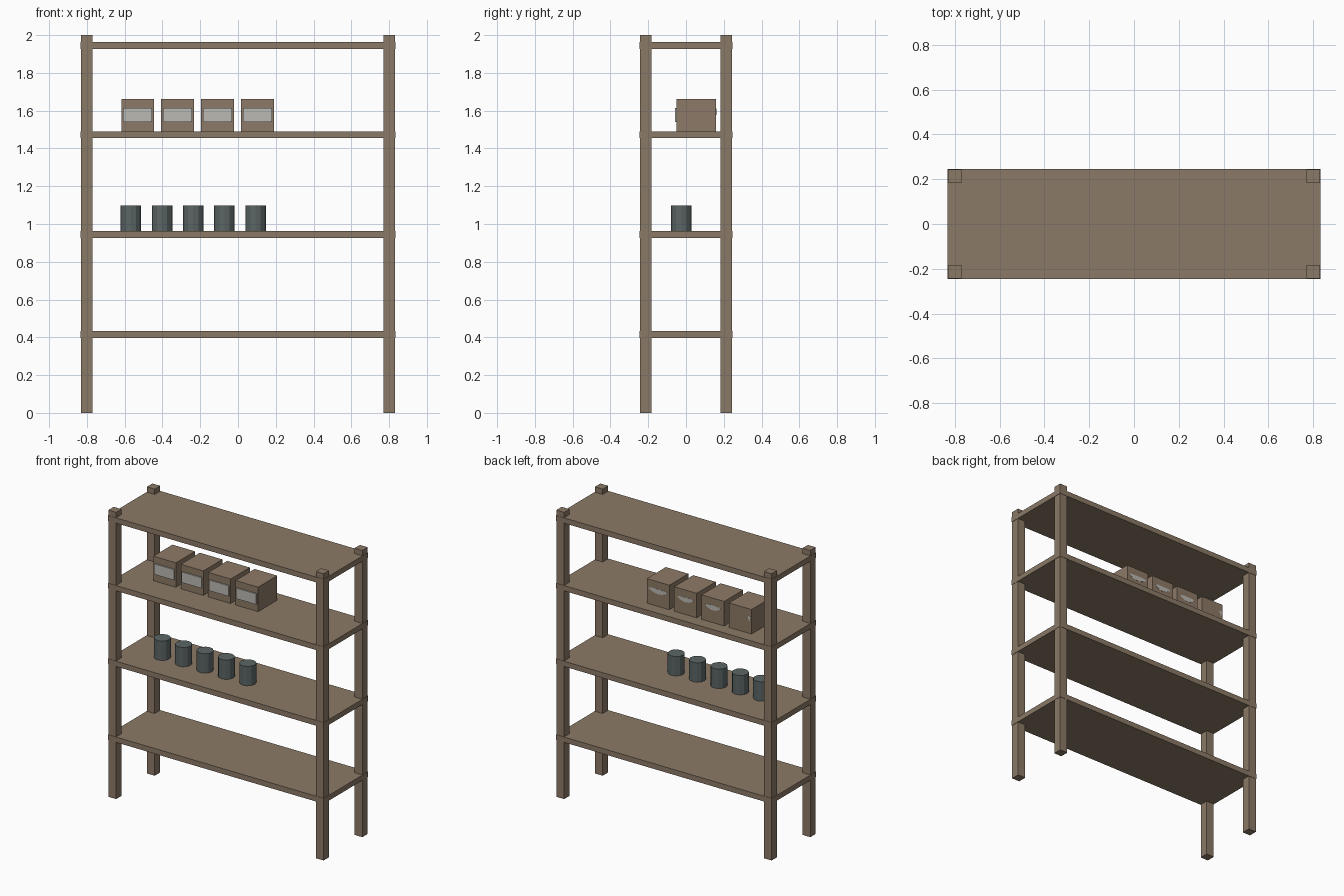
import bpy, bmesh, math

cube = bpy.data.objects.get("Cube")
if cube:
    bpy.data.objects.remove(cube, do_unlink=True)


def material(name, rgb):
    m = bpy.data.materials.new(name)
    m.use_nodes = True
    m.diffuse_color = (*rgb, 1)
    bsdf = m.node_tree.nodes["Principled BSDF"]
    bsdf.inputs["Base Color"].default_value = (*rgb, 1)
    bsdf.inputs["Roughness"].default_value = 0.8
    return m


WOOD = material("brown wood", (0.26, 0.195, 0.135))
CARD = material("cardboard", (0.27, 0.195, 0.135))
LABEL = material("pale label", (0.5, 0.49, 0.45))
METAL = material("dark grey metal", (0.105, 0.13, 0.13))


def finish(name, bm, mat):
    bmesh.ops.recalc_face_normals(bm, faces=bm.faces)
    mesh = bpy.data.meshes.new(name)
    bm.to_mesh(mesh)
    bm.free()
    mesh.materials.append(mat)
    obj = bpy.data.objects.new(name, mesh)
    bpy.context.collection.objects.link(obj)
    return obj


def box(name, low, high, mat):
    bm = bmesh.new()
    bmesh.ops.create_cube(bm, size=1)
    for v in bm.verts:
        v.co = [(a + b) / 2 + c * (b - a) for a, b, c in zip(low, high, v.co)]
    return finish(name, bm, mat)


def can(name, x, y, z, radius, height):
    bm = bmesh.new()
    bmesh.ops.create_cone(bm, cap_ends=True, segments=12,
                          radius1=radius, radius2=radius, depth=height)
    bmesh.ops.translate(bm, verts=bm.verts, vec=(x, y, z + height / 2))
    return finish(name, bm, METAL)


def worn_patch(name, x, y, z, width, height):
    """Thin ragged label remnant lying on the back of a carton."""
    bm = bmesh.new()
    count = 16
    ring = []
    for i in range(count):
        a = math.tau * i / count
        r = 0.5 * (1 + 0.15 * math.sin(3 * a))
        ring.append(bm.verts.new((x + width * r * math.cos(a), y,
                                  z + height * r * math.sin(a))))
    face = bm.faces.new(ring)
    out = bmesh.ops.extrude_face_region(bm, geom=[face])
    verts = [g for g in out["geom"] if isinstance(g, bmesh.types.BMVert)]
    bmesh.ops.translate(bm, verts=verts, vec=(0, 0.002, 0))
    return finish(name, bm, LABEL)


# Four corner posts
for sx, side in ((-1, "right"), (1, "left")):
    for sy, end in ((-1, "front"), (1, "back")):
        x, y = sx * 0.801, sy * 0.213
        box(f"{end}_{side}_post", (x - 0.03, y - 0.03, 0), (x + 0.03, y + 0.03, 2), WOOD)

# Four shelf boards
TOPS = (0.434, 0.963, 1.491, 1.963)
for i, top in enumerate(TOPS):
    box(f"shelf_{i + 1}", (-0.833, -0.245, top - 0.037), (0.833, 0.245, top), WOOD)

# Cartons with a front label and worn patches behind
for i, patch in enumerate((0.02, 0.11, 0.12, 0.14)):
    x = -0.531 + i * 0.2115
    z = TOPS[2]
    box(f"carton_{i + 1}", (x - 0.087, -0.05, z), (x + 0.087, 0.16, z + 0.171), CARD)
    box(f"carton_label_{i + 1}", (x - 0.077, -0.058, z + 0.05),
        (x + 0.077, -0.049, z + 0.124), LABEL)
    shift = -0.07 if i == 0 else 0
    worn_patch(f"carton_back_patch_{i + 1}", x + shift, 0.159, z + 0.105, patch, 0.034)

# Row of metal cans
for i in range(5):
    can(f"can_{i + 1}", -0.567 + i * 0.165, -0.025, TOPS[1], 0.054, 0.135)
